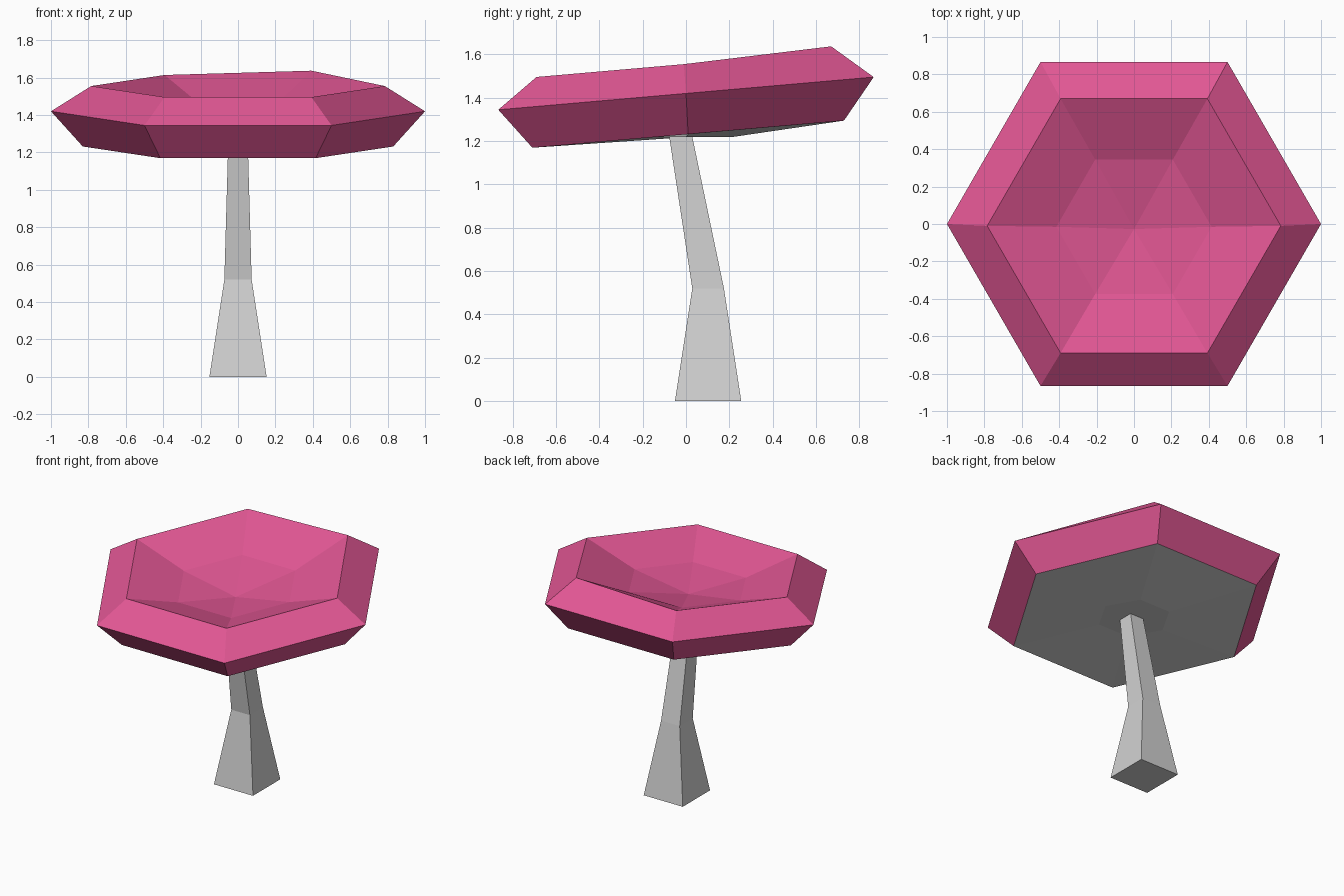
import bpy, bmesh, math

if "Cube" in bpy.data.objects:
    bpy.data.objects.remove(bpy.data.objects["Cube"])


def material(name, rgb):
    m = bpy.data.materials.new(name)
    m.diffuse_color = (*rgb, 1)
    m.use_nodes = True
    m.node_tree.nodes["Principled BSDF"].inputs["Base Color"].default_value = m.diffuse_color
    return m


pink = material("pink", (0.76, 0.095, 0.296))
grey = material("light grey", (0.64, 0.64, 0.64))


def ring(bm, sides, radius, z, y=0.0, slope=0.0, turn=0.0):
    """Polygon ring, tilted upward to the back by slope."""
    verts = []
    for k in range(sides):
        a = turn + 2 * math.pi * k / sides
        dy = radius * math.sin(a)
        verts.append(bm.verts.new((radius * math.cos(a), y + dy, z + dy * slope)))
    return verts


def bridge(bm, low, high):
    n = len(low)
    return [bm.faces.new((low[k], low[(k + 1) % n], high[(k + 1) % n], high[k]))
            for k in range(n)]


def finish(bm, name, mats):
    bmesh.ops.recalc_face_normals(bm, faces=bm.faces)
    mesh = bpy.data.meshes.new(name)
    bm.to_mesh(mesh)
    bm.free()
    for m in mats:
        mesh.materials.append(m)
    obj = bpy.data.objects.new(name, mesh)
    bpy.context.collection.objects.link(obj)


# Mushroom cap: tilted hexagon with bevelled rim and sunken top
bm = bmesh.new()
T = 0.087
hub = ring(bm, 6, 0.24, 1.218)
under = ring(bm, 6, 0.83, 1.232, 0.01, T)
rim = ring(bm, 6, 1.0, 1.42, 0.0, T)
lip = ring(bm, 6, 0.785, 1.555, -0.01, T)
lip[1].co.z += 0.023          # back right corner of the lip stands higher
dish = ring(bm, 6, 0.415, 1.43, -0.015, T)
gills = bridge(bm, hub, under) + [bm.faces.new(hub[::-1])]
for low, high in ((under, rim), (rim, lip), (lip, dish)):
    bridge(bm, low, high)
centre = bm.verts.new((0, -0.027, 1.36))
for k in range(6):
    bm.faces.new((dish[k], dish[(k + 1) % 6], centre))
for f in gills:
    f.material_index = 1
finish(bm, "mushroom_cap", [pink, grey])

# Bent square stalk: half width, height, y centre
bm = bmesh.new()
levels = [ring(bm, 4, w * math.sqrt(2), z, y, 0, math.pi / 4)
          for w, z, y in ((0.153, 0, 0.102), (0.073, 0.52, 0.102), (0.053, 1.225, -0.025))]
bm.faces.new(levels[0][::-1])
bridge(bm, levels[0], levels[1])
bridge(bm, levels[1], levels[2])
bm.faces.new(levels[2])
finish(bm, "mushroom_stalk", [grey])
